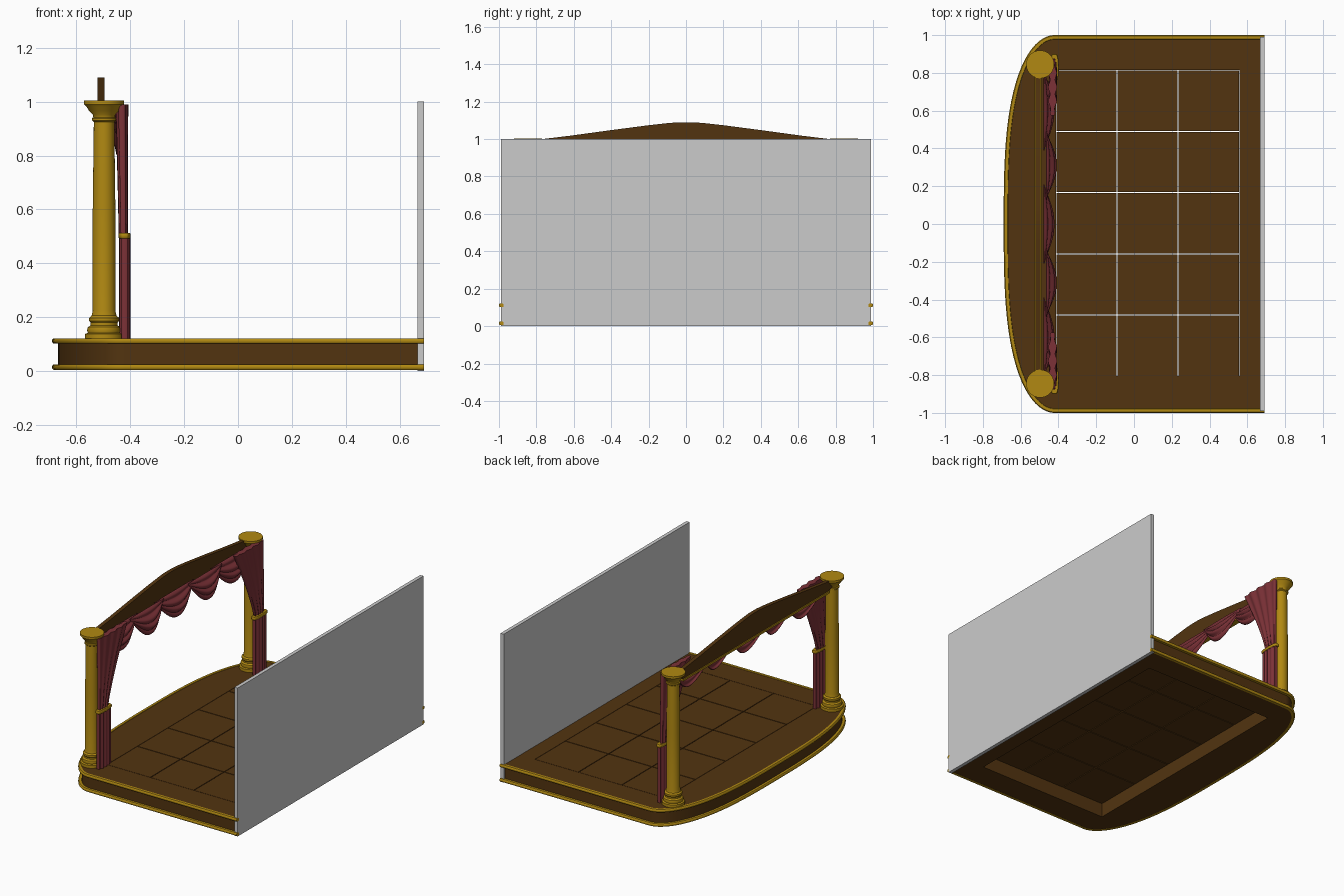
import bpy, bmesh, math
from mathutils import Vector

if "Cube" in bpy.data.objects:
    bpy.data.objects.remove(bpy.data.objects["Cube"])

def material(name, rgb):
    m = bpy.data.materials.new(name)
    m.diffuse_color = (*rgb, 1)
    m.use_nodes = True
    m.node_tree.nodes["Principled BSDF"].inputs["Base Color"].default_value = m.diffuse_color
    return m

GOLD = material("gold", (0.44, 0.25, 0.006))
WOOD = material("wood", (0.085, 0.034, 0.005))
RED = material("red_cloth", (0.20, 0.031, 0.038))
GREY = material("wall_grey", (0.56, 0.56, 0.56))

def finish(name, bm, mat=None, angle=None):
    bmesh.ops.recalc_face_normals(bm, faces=bm.faces)
    me = bpy.data.meshes.new(name)
    bm.to_mesh(me)
    bm.free()
    ob = bpy.data.objects.new(name, me)
    bpy.context.collection.objects.link(ob)
    if mat:
        me.materials.append(mat)
    if angle:
        bpy.ops.object.select_all(action='DESELECT')
        ob.select_set(True)
        bpy.context.view_layer.objects.active = ob
        bpy.ops.object.shade_smooth_by_angle(angle=math.radians(angle))
    return ob

def box(name, lo, hi, mat=None):
    bm = bmesh.new()
    bmesh.ops.create_cube(bm, size=1)
    for v in bm.verts:
        v.co = [lo[i] + (v.co[i] + 0.5) * (hi[i] - lo[i]) for i in range(3)]
    return finish(name, bm, mat)

def loft(name, rings, mat, closed=True, caps=True, angle=40):
    """Skin a list of point rows; closed rows become tubes."""
    bm = bmesh.new()
    rows = [[bm.verts.new(p) for p in r] for r in rings]
    n = len(rows[0])
    for a, b in zip(rows, rows[1:]):
        for i in range(n if closed else n - 1):
            j = (i + 1) % n
            bm.faces.new((a[i], a[j], b[j], b[i]))
    if closed and caps:
        bm.faces.new(rows[0])
        bm.faces.new(rows[-1])
    return finish(name, bm, mat, angle)

def prism(name, outline, z0, z1, mat, hole):
    """Flat slab with a rectangular opening, from a filled 2D curve."""
    cu = bpy.data.curves.new(name, 'CURVE')
    cu.dimensions, cu.fill_mode, cu.extrude = '2D', 'BOTH', (z1 - z0) / 2
    for pts in (outline, hole):
        sp = cu.splines.new('POLY')
        sp.points.add(len(pts) - 1)
        for p, q in zip(sp.points, pts):
            p.co = (q[0], q[1], 0, 1)
        sp.use_cyclic_u = True
    ob = bpy.data.objects.new(name + "_curve", cu)
    bpy.context.collection.objects.link(ob)
    dg = bpy.context.evaluated_depsgraph_get()
    me = bpy.data.meshes.new_from_object(ob.evaluated_get(dg))
    bpy.data.objects.remove(ob)
    bm = bmesh.new()
    bm.from_mesh(me)
    bmesh.ops.remove_doubles(bm, verts=bm.verts, dist=1e-5)
    for v in bm.verts:
        v.co.z += (z0 + z1) / 2
    return finish(name, bm, mat, 30)

# Stage outline: straight sides, bowed front
half = [(-0.42 - 0.27 * math.cos(t), math.sin(t) ** (2 / 3))
        for t in (i * math.pi / 56 for i in range(29))]
path = [(0.69, -1.0)] + [(x, -y) for x, y in half[:0:-1]] + half + [(0.69, 1.0)]

def inset(d):
    out = []
    for i, p in enumerate(path):
        a, b = Vector(path[max(i - 1, 0)]), Vector(path[min(i + 1, len(path) - 1)])
        t = (b - a).normalized()
        out.append((p[0] + t.y * d, p[1] - t.x * d))
    return out

# Stage body with opening, thin floor tiles
X0, X1, Y0, Y1 = -0.414, 0.558, -0.806, 0.814
body = [(min(x, 0.668), y) for x, y in inset(0.022)]
prism("stage_body", body, 0.006, 0.119, WOOD, [(X0, Y0), (X1, Y0), (X1, Y1), (X0, Y1)])
sx, sy, g = (X1 - X0) / 3, (Y1 - Y0) / 5, 0.0025
for i in range(3):
    for j in range(5):
        box(f"floor_tile_{i}_{j}", (X0 + i * sx + g, Y0 + j * sy + g, 0.099),
            (X0 + (i + 1) * sx - g, Y0 + (j + 1) * sy - g, 0.119), WOOD)

# Gold mouldings around the stage
for name, z in (("lower_moulding", 0.015), ("upper_moulding", 0.112)):
    section = [(0.023, -0.010), (0.005, -0.010), (0.001, -0.006), (0, 0),
               (0.001, 0.006), (0.005, 0.010), (0.021, 0.010), (0.023, 0.006)]
    cols = [inset(d) for d, _ in section]
    loft(name, [[(c[i][0], c[i][1], z + s[1]) for c, s in zip(cols, section)]
                for i in range(len(path))], GOLD)

# Back wall
box("back_wall", (0.666, -0.989, 0.0), (0.69, 0.989, 1.0), GREY)

# Columns
PROFILE = [(0.070, 0.115), (0.070, 0.138), (0.060, 0.142), (0.063, 0.152), (0.060, 0.163),
           (0.050, 0.170), (0.050, 0.180), (0.055, 0.186), (0.055, 0.198), (0.046, 0.206),
           (0.042, 0.225), (0.042, 0.60), (0.038, 0.925), (0.045, 0.930), (0.045, 0.938),
           (0.040, 0.942), (0.042, 0.952), (0.056, 0.966), (0.064, 0.980), (0.074, 0.990), (0.074, 1.004)]
for side, tag in ((-1, "near"), (1, "far")):
    loft("column_" + tag, [[(-0.497 + r * math.cos(a), side * 0.845 + r * math.sin(a), z)
                            for a in (k * math.tau / 40 for k in range(40))]
                           for r, z in PROFILE], GOLD, angle=35)

# Pediment beam and its gold edge
top = [(0.90, 0.985), (0.90, 1.001), (0.76, 1.001), (0.62, 1.018), (0.40, 1.048),
       (0.20, 1.074), (0.10, 1.085), (0.04, 1.090)]
edge = [(0.76, 0.93)] + top
edge += [(-y, z) for y, z in edge[::-1]]
loft("pediment", [[(x, y, z) for y, z in edge] for x in (-0.522, -0.496)], WOOD, angle=20)
box("pediment_edge", (-0.528, -0.78, 0.922), (-0.49, 0.78, 0.936), GOLD)

# Side drapes: gathered cloth narrowing to a tie
def cloth_ring(ya, yb, xc, d, z, folds, side, n=72):
    ring = []
    for k in range(n):
        t = k * math.tau / n
        s, c = math.sin(t), math.cos(t)
        q = math.copysign(abs(s) ** 0.5, s) * d * (0.78 + 0.22 * math.cos(folds * math.pi * c))
        ring.append((xc + q, side * ((ya + yb) / 2 + (yb - ya) / 2 * c), z))
    return ring

for side, tag in ((-1, "near"), (1, "far")):
    rings = []
    for i in range(17):
        f = i / 16
        e = (1 - f) ** 1.25
        rings.append(cloth_ring(0.785 - 0.21 * e, 0.875, -0.426 - 0.005 * e,
                                0.017 + 0.007 * e, 0.99 - 0.49 * f, 4, side))
    loft("upper_drape_" + tag, rings, RED, angle=80)
    loft("lower_drape_" + tag, [cloth_ring(0.765, 0.892, -0.42, 0.021, z, 4, side)
                                for z in (0.117, 0.3, 0.505)], RED, angle=80)
    loft("drape_tie_" + tag, [cloth_ring(0.76 - o, 0.898 + o, -0.421, 0.020 + o, z, 0, side)
                              for z, o in ((0.493, 0), (0.497, 0.003), (0.509, 0.003), (0.513, 0))], GOLD)

# Swagged valance: five overlapping scoops with draped folds
for k, yc in enumerate((-0.60, -0.31, 0.0, 0.31, 0.60)):
    width = 0.42 if k % 2 == 0 else 0.36
    x0 = -0.478 if k % 2 == 0 else -0.466
    rows = []
    for i in range(37):
        v = i / 36
        row = []
        for j in range(25):
            u = j / 24
            s = math.sin(math.pi * u)
            y = yc + (u - 0.5) * width * (1 - 0.12 * v)
            x = x0 + s * (0.045 * math.sin(math.pi * v * 0.8) + 0.007 * math.sin(v * math.pi * 7))
            row.append((x, y, 0.965 - v * (0.025 + 0.135 * s)))
        rows.append(row)
    ob = loft(f"valance_swag_{k}", rows, RED, closed=False, angle=80)
    mod = ob.modifiers.new("thickness", 'SOLIDIFY')
    mod.thickness = 0.005
